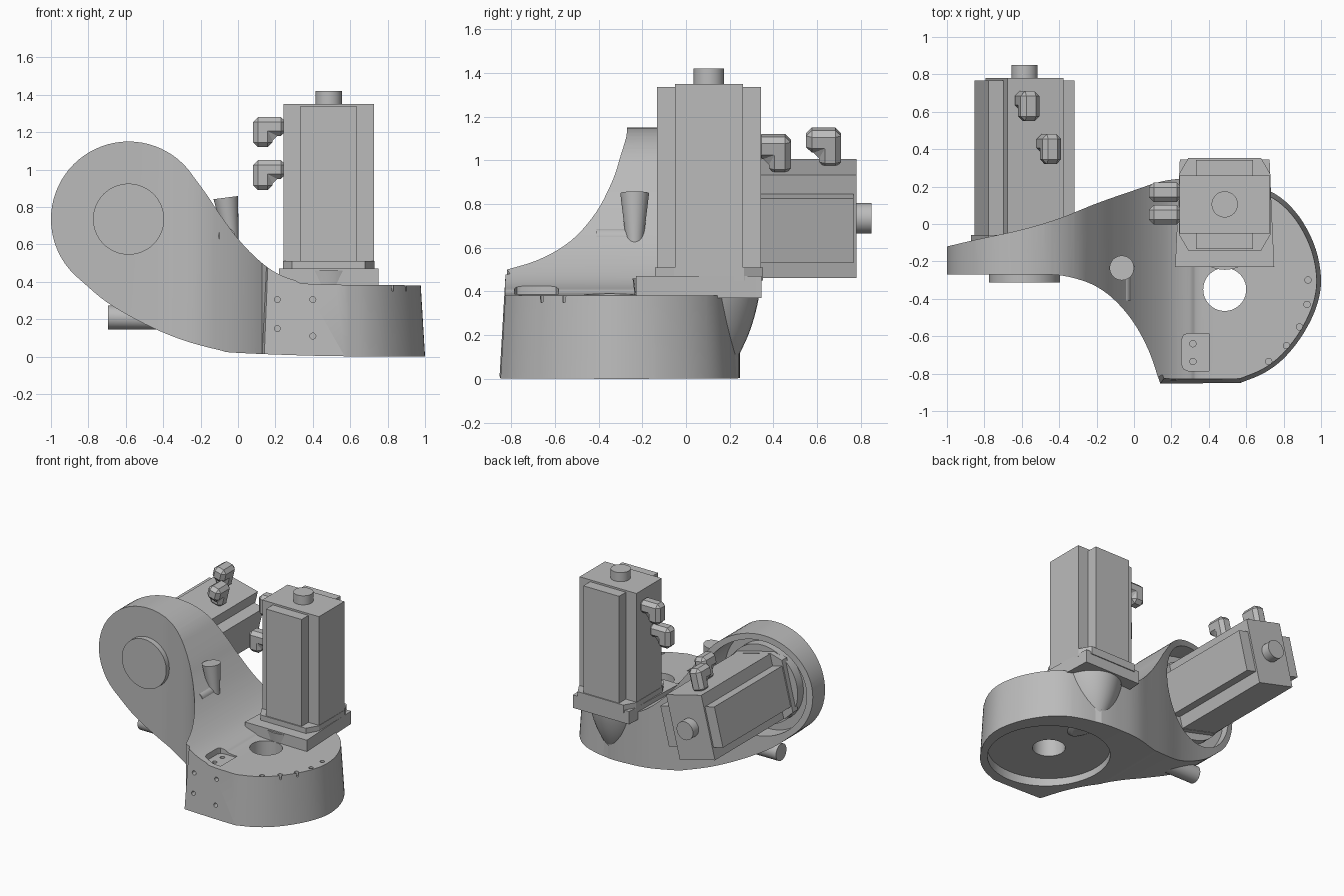
import bpy, bmesh
from math import radians, sin, cos, pi
from mathutils import Matrix, Vector

old = bpy.data.objects.get("Cube")
if old:
    bpy.data.objects.remove(old, do_unlink=True)

grey = bpy.data.materials.new("cast grey")
grey.use_nodes = True
grey.diffuse_color = (0.5, 0.5, 0.5, 1)
grey.node_tree.nodes["Principled BSDF"].inputs["Base Color"].default_value = (0.5, 0.5, 0.5, 1)


def activate(ob):
    bpy.ops.object.select_all(action='DESELECT')
    ob.select_set(True)
    bpy.context.view_layer.objects.active = ob


def finish(name, bm, matrix=None):
    if matrix:
        bm.transform(matrix)
    bmesh.ops.recalc_face_normals(bm, faces=bm.faces)
    me = bpy.data.meshes.new(name)
    bm.to_mesh(me)
    bm.free()
    me.materials.append(grey)
    ob = bpy.data.objects.new(name, me)
    bpy.context.collection.objects.link(ob)
    smooth(ob)
    return ob


def smooth(ob):
    activate(ob)
    bpy.ops.object.shade_smooth_by_angle(angle=radians(28))


def prism(name, pts, axis, lo, hi, matrix=None, edit=None):
    """Extrude a 2D outline along Y (points are x, z) or Z (points are x, y)."""
    bm = bmesh.new()
    place = (lambda p, t: (p[0], t, p[1])) if axis == 'Y' else (lambda p, t: (p[0], p[1], t))
    a = [bm.verts.new(place(p, lo)) for p in pts]
    b = [bm.verts.new(place(p, hi)) for p in pts]
    bm.faces.new(a)
    bm.faces.new(b)
    for i in range(len(pts)):
        j = (i + 1) % len(pts)
        bm.faces.new((a[i], a[j], b[j], b[i]))
    if edit:
        edit(b)
    return finish(name, bm, matrix)


def box(name, hx, hy, lo, hi, matrix=None):
    return prism(name, [(-hx, -hy), (hx, -hy), (hx, hy), (-hx, hy)], 'Z', lo, hi, matrix)


def rod(name, p, q, r1, r2=None, matrix=None, seg=40):
    p, q = Vector(p), Vector(q)
    d = q - p
    m = Matrix.Translation((p + q) / 2) @ d.to_track_quat('Z', 'Y').to_matrix().to_4x4()
    bm = bmesh.new()
    bmesh.ops.create_cone(bm, cap_ends=True, segments=seg, radius1=r1,
                          radius2=r1 if r2 is None else r2, depth=d.length, matrix=m)
    return finish(name, bm, matrix)


def spline(pts, n=5):
    """Smooth curve through the points."""
    v = [Vector(p) for p in pts]
    v = [2 * v[0] - v[1]] + v + [2 * v[-1] - v[-2]]
    out = []
    for a, b, c, d in zip(v, v[1:], v[2:], v[3:]):
        for k in range(n):
            t = k / n
            out.append(b + (c - a) * t / 2 + (a * 2 - b * 5 + c * 4 - d) * t * t / 2
                       + (b * 3 - a - c * 3 + d) * t ** 3 / 2)
    return [tuple(p) for p in out] + [tuple(pts[-1])]


def boolean(ob, cutter, op):
    mod = ob.modifiers.new("cut", 'BOOLEAN')
    mod.operation, mod.solver, mod.object = op, 'EXACT', cutter
    activate(ob)
    bpy.ops.object.modifier_apply(modifier=mod.name)
    bpy.data.objects.remove(cutter, do_unlink=True)


# Housing: side outline crossed with plan outline
DX, DZ, DR = -0.585, 0.735, 0.415
disc = [(DX + DR * cos(radians(a)), DZ + DR * sin(radians(a))) for a in range(40, 231, 5)]
under = spline([disc[-1], (-.7, .29), (-.5, .175), (-.3, .09), (-.1, .035), (0, .02), (.48, .003), (1.1, 0)])
over = spline([(1.1, .38), (.42, .387), (.3, .41), (.2, .45), (.1, .525), (0, .63), (-.1, .765), (-.17, .87), disc[0]])
housing = prism("housing", disc + under[1:] + over[:-1], 'Y', -1, 1)

back = spline([(-1.02, -.125), (-.85, -.085), (-.6, -.03), (-.4, .03), (-.2, .11), (0, .18), (.15, .228),
               (.3, .245), (.5, .24), (.72, .18), (.86, .07), (.96, -.1), (1, -.28), (.98, -.43), (.91, -.58),
               (.81, -.71), (.7, -.795), (.57, -.85)])
front = spline([(.14, -.855), (.08, -.68), (0, -.53), (-.1, -.41), (-.2, -.335), (-.3, -.295), (-.4, -.274), (-.5, -.27)])


def draft(top):
    # lean the round base wall inward
    for v in top:
        if v.co.x > .5 or v.co.y < -.84:
            v.co.x += (.48 - v.co.x) * .14
            v.co.y += (-.35 - v.co.y) * .14


boolean(housing, prism("plan", back + front + [(-1.02, -.27)], 'Z', -.01, 1.2, edit=draft), 'INTERSECT')

# Recesses, centre hole, pocket and screw holes
BX, BY = .485, -.35
boolean(housing, rod("c", (BX, BY, -.1), (BX, BY, .07), .43, seg=64), 'DIFFERENCE')
boolean(housing, rod("c", (BX, BY, -.1), (BX, BY, .6), .115), 'DIFFERENCE')
boolean(housing, rod("c", (DX, -.17, DZ), (DX, .4, DZ), .37, seg=64), 'DIFFERENCE')
pocket = [(.4, -.785), (.29, -.785), (.265, -.775), (.255, -.75), (.255, -.62), (.265, -.595), (.29, -.585), (.4, -.585)]
boolean(housing, prism("c", pocket, 'Z', .378, .6), 'DIFFERENCE')
for x, y in [(.93, -.3), (.925, -.43), (.885, -.55), (.815, -.65), (.72, -.735), (.315, -.64), (.315, -.735)]:
    boolean(housing, rod("c", (x, y, .35), (x, y, .5), .017, seg=16), 'DIFFERENCE')
for x, z in [(.21, .305), (.21, .15), (.4, .305), (.4, .11)]:
    boolean(housing, rod("c", (x, -.8, z), (x, -.9, z), .016, seg=16), 'DIFFERENCE')
smooth(housing)

# Disc cover and motor seat
rod("disc_cover", (DX, -.2, DZ), (DX, -.312, DZ), .19, seg=64)
rod("motor_seat", (DX, -.19, DZ), (DX, -.1, DZ), .3, seg=64)

# Mount plate and the rounded bulge beneath it
prism("mount_plate", [(.22, -.23), (.75, -.23), (.735, .1), (.725, .345), (.245, .345), (.235, .1)], 'Z', .37, .47)
bm = bmesh.new()
rings = []
for z, hx, hy in spline([(.05, .05, .14), (.08, .1, .175), (.2, .175, .235), (.33, .22, .275), (.46, .24, .295)]):
    ring = []
    for k in range(40):
        c, s = cos(k * pi / 20), sin(k * pi / 20)
        ring.append(bm.verts.new((.485 + hx * c, .05 + hy * s, z)))
    rings.append(ring)
for r, t in zip(rings, rings[1:]):
    for k in range(40):
        bm.faces.new((r[k], r[k - 1], t[k - 1], t[k]))
bm.faces.new(rings[0])
bm.faces.new(rings[-1])
finish("motor_bulge", bm)


# Motors, built along local z with plugs on local -x
def motor(label, m):
    octagon = [(x * sx, y * sy) for sx, sy, flip in ((1, 1, 1), (-1, 1, -1), (-1, -1, 1), (1, -1, -1))
               for x, y in ((.245, .16), (.195, .247))[::flip]]
    prism(label + "_flange", octagon, 'Z', -.02, .04, m)
    box(label + "_core", .2425, .155, 0, .88, m)
    box(label + "_ribs", .1525, .238, 0, .866, m)
    rod(label + "_cap", (0, 0, .87), (0, 0, .95), .07, matrix=m)
    ell = [(-.405, 0), (-.405, .16), (-.23, .16), (-.23, .06), (-.3, .06), (-.3, 0)]
    for i, (y, z) in enumerate([(-.055, .42), (.065, .65)]):
        plug = prism(label + "_plug_" + "ab"[i], ell, 'Y', -.052, .052, m @ Matrix.Translation((0, y, z)))
        bev = plug.modifiers.new("chamfer", 'BEVEL')
        bev.width, bev.segments, bev.limit_method = .026, 1, 'ANGLE'
        activate(plug)
        bpy.ops.object.modifier_apply(modifier=bev.name)
        plug.data.shade_flat()


motor("upright_motor", Matrix.Translation((.485, .105, .47)))
turn = Matrix(((0, -1, 0), (0, 0, 1), (-1, 0, 0))).to_4x4()
motor("rear_motor", Matrix.Translation((DX, -.1, DZ)) @ Matrix.Rotation(radians(14), 4, 'Y') @ turn)

# Cable sockets
rod("upper_socket", (-.035, -.235, .62), (-.065, -.235, .85), .038, .066)
rod("socket_stub", (-.06, -.22, .645), (-.06, -.41, .645), .044)
rod("lower_socket", (-.42, -.17, .205), (-.695, -.17, .21), .06, .064)
